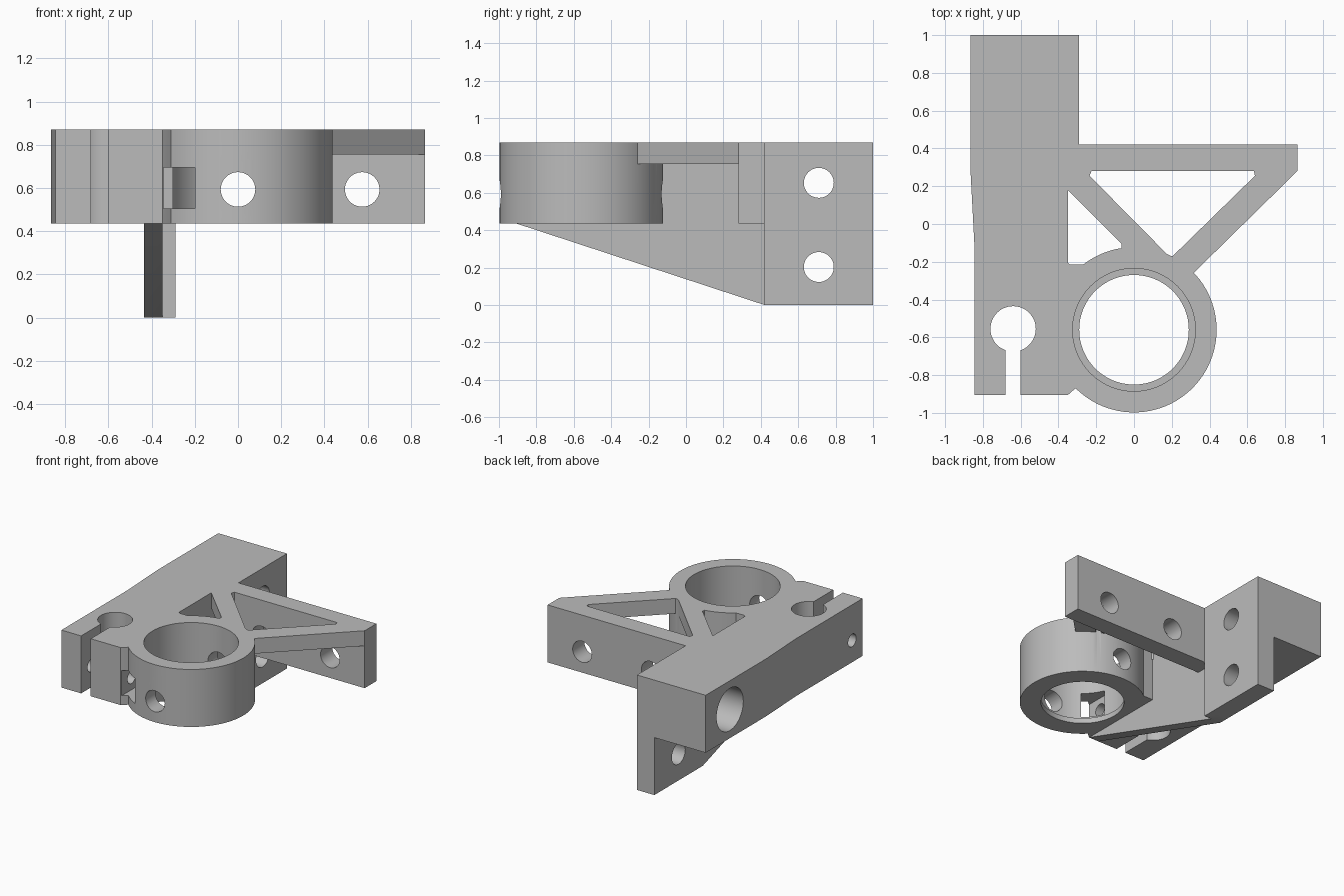
import bpy, bmesh
from math import pi
from mathutils import Matrix

cube = bpy.data.objects.get("Cube")
if cube:
    bpy.data.objects.remove(cube, do_unlink=True)

grey = bpy.data.materials.new("plain grey")
grey.use_nodes = True
colour = (0.5, 0.5, 0.5, 1)
grey.diffuse_color = colour
grey.node_tree.nodes["Principled BSDF"].inputs["Base Color"].default_value = colour

LOW, TOP = 0.435, 0.87      # underside and top of the upper body
OVER = 0.1                  # how far cutters overshoot
RING_Y = -0.56


def finish(name, bm):
    bmesh.ops.recalc_face_normals(bm, faces=bm.faces)
    mesh = bpy.data.meshes.new(name)
    bm.to_mesh(mesh)
    bm.free()
    mesh.materials.append(grey)
    obj = bpy.data.objects.new(name, mesh)
    bpy.context.collection.objects.link(obj)
    return obj


def prism(name, outline, lo, hi, axis="z"):
    """Extrude an outline: (x, y) along z, or (y, z) along x."""
    bm = bmesh.new()
    place = (lambda a, b: (a, b, lo)) if axis == "z" else (lambda a, b: (lo, a, b))
    face = bm.faces.new([bm.verts.new(place(a, b)) for a, b in outline])
    moved = bmesh.ops.extrude_face_region(bm, geom=[face])["geom"]
    shift = (0, 0, hi - lo) if axis == "z" else (hi - lo, 0, 0)
    bmesh.ops.translate(bm, vec=shift, verts=[v for v in moved if isinstance(v, bmesh.types.BMVert)])
    return finish(name, bm)


def box(name, x0, x1, y0, y1, z0, z1):
    return prism(name, [(x0, y0), (x1, y0), (x1, y1), (x0, y1)], z0, z1)


def rod(name, axis, a, b, lo, hi, radius, sides=48):
    """Cylinder along an axis; a, b are the other two coordinates in order."""
    mid = (lo + hi) / 2
    turn, centre = {
        "x": (Matrix.Rotation(pi / 2, 4, "Y"), (mid, a, b)),
        "y": (Matrix.Rotation(pi / 2, 4, "X"), (a, mid, b)),
        "z": (Matrix.Identity(4), (a, b, mid)),
    }[axis]
    bm = bmesh.new()
    bmesh.ops.create_cone(bm, cap_ends=True, segments=sides, radius1=radius, radius2=radius,
                          depth=hi - lo, matrix=Matrix.Translation(centre) @ turn)
    return finish(name, bm)


def combine(target, others, operation):
    bpy.context.view_layer.objects.active = target
    for other in others:
        mod = target.modifiers.new(operation, "BOOLEAN")
        mod.operation, mod.solver, mod.object = operation, "EXACT", other
        bpy.ops.object.modifier_apply(modifier=mod.name)
        bpy.data.objects.remove(other, do_unlink=True)


# Long side beam with a slightly tapered outer side
bracket = prism("bracket", [(-0.865, 1), (-0.865, 0.27), (-0.845, -0.11), (-0.845, -0.905),
                            (-0.35, -0.905), (-0.35, 0.28), (-0.29, 0.28), (-0.29, 1)], LOW, TOP)

# Thin truss deck with its two triangular windows
truss = prism("truss", [(-0.4, 0.35), (0.865, 0.35), (0.865, 0.28), (0.315, -0.26),
                        (0.2, -0.35), (-0.4, -0.35)], 0.755, TOP)
combine(truss, [
    prism("large_window", [(-0.225, 0.28), (0.635, 0.28), (0.64, 0.255), (0.205, -0.17),
                           (0.185, -0.17), (-0.235, 0.255)], 0.6, 1),
    prism("small_window", [(-0.35, 0.18), (-0.065, -0.105), (-0.07, -0.3), (-0.25, -0.3),
                           (-0.27, -0.215), (-0.34, -0.215), (-0.35, -0.205)], 0.6, 1),
], "DIFFERENCE")

# Mounting plates, ring and the web that ties the ring to the beam
combine(bracket, [
    truss,
    box("back_plate", -0.4, 0.865, 0.28, 0.42, LOW, TOP),
    box("lower_plate", -0.435, -0.29, 0.42, 1, 0, LOW + 0.05),
    prism("sloped_rib", [(0.5, 0), (0.42, 0), (-0.905, LOW), (-0.905, LOW + 0.05),
                         (0.5, LOW + 0.05)], -0.435, -0.35, "x"),
    rod("ring", "z", 0, RING_Y, LOW, TOP, 0.4375, 96),
    prism("web", [(-0.4, -0.215), (-0.34, -0.215), (-0.26, -0.215), (-0.2, -0.5), (-0.25, -0.8),
                  (-0.31, -0.87), (-0.35, -0.905), (-0.4, -0.905)], LOW, TOP),
], "UNION")

# Bore with a bottom lip, clamp hole and slot, fastener holes and nut pocket
holes = [
    rod("bore", "z", 0, RING_Y, LOW + 0.04, TOP + OVER, 0.325, 96),
    rod("lip_bore", "z", 0, RING_Y, LOW - OVER, TOP, 0.29, 96),
    rod("clamp_hole", "z", -0.64, -0.555, LOW - OVER, TOP + OVER, 0.12),
    box("clamp_slot", -0.68, -0.6, -1, -0.6, LOW - OVER, TOP + OVER),
    rod("clamp_screw_hole", "x", -0.78, 0.6, -1, -0.3, 0.048, 32),
    box("nut_pocket", -0.345, -0.2, -1, -0.68, 0.505, 0.695),
    rod("ring_hole", "y", 0, 0.593, -1.1, 0.6, 0.08),
    rod("plate_hole", "y", 0.575, 0.593, 0.1, 0.6, 0.08),
    rod("counterbore", "x", 0.71, 0.653, -1, -0.435, 0.16),
]
holes += [rod("side_hole", "x", 0.71, z, -0.6, -0.1, 0.08) for z in (0.203, 0.653)]
combine(bracket, holes, "DIFFERENCE")

bpy.ops.object.select_all(action="DESELECT")
bracket.select_set(True)
bpy.context.view_layer.objects.active = bracket
bpy.ops.object.shade_smooth_by_angle(angle=pi / 6)
